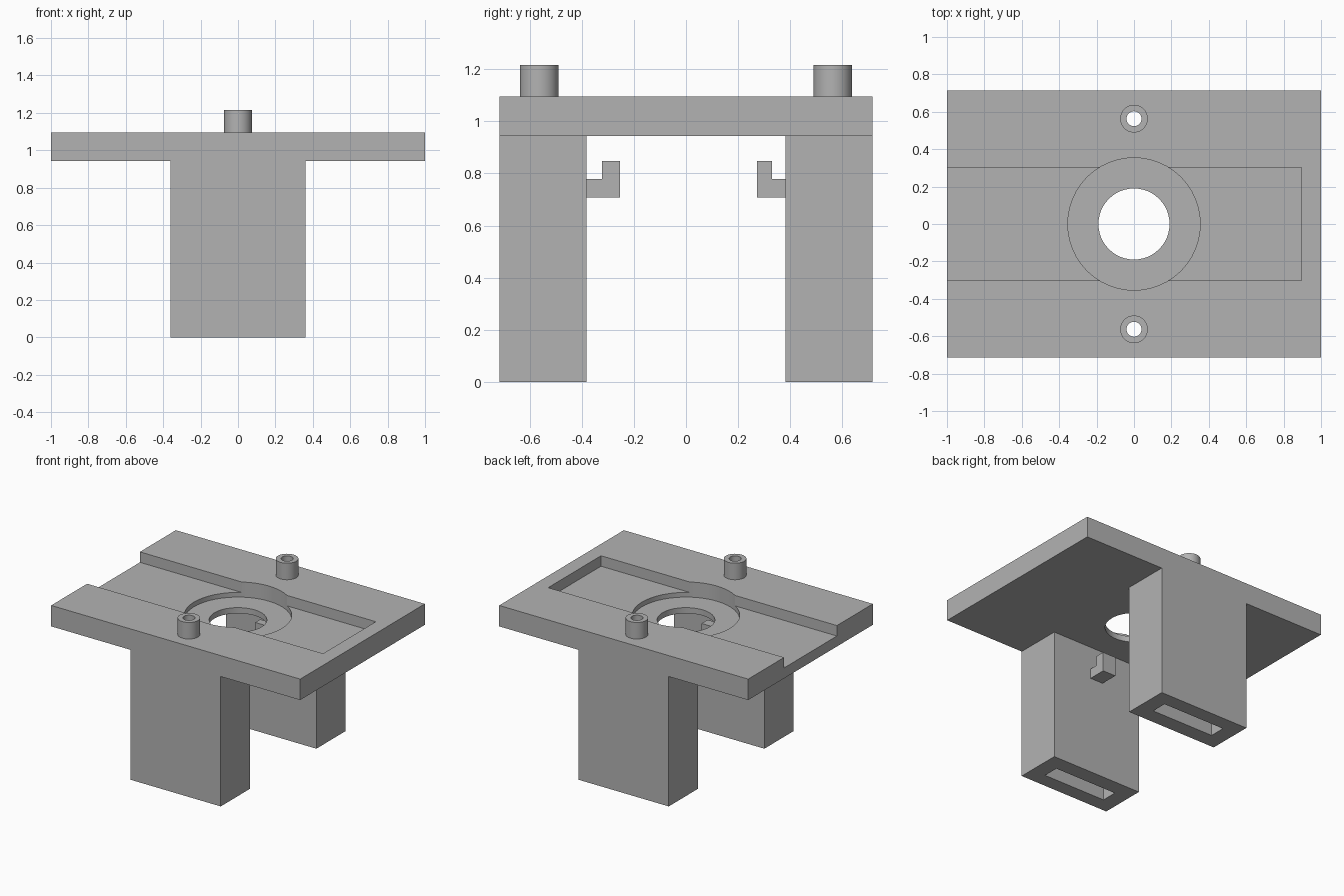
import bpy
import bmesh
import math

old = bpy.data.objects.get("Cube")
if old:
    bpy.data.objects.remove(old)

# Single grey material
GREY = (0.45, 0.45, 0.45, 1)
grey = bpy.data.materials.new("plain_grey")
grey.use_nodes = True
grey.diffuse_color = GREY
grey.node_tree.nodes["Principled BSDF"].inputs["Base Color"].default_value = GREY


def finish(name, bm):
    bmesh.ops.recalc_face_normals(bm, faces=bm.faces)
    mesh = bpy.data.meshes.new(name)
    bm.to_mesh(mesh)
    bm.free()
    mesh.materials.append(grey)
    obj = bpy.data.objects.new(name, mesh)
    bpy.context.collection.objects.link(obj)
    return obj


def box(name, x, y, z):
    """Box from (min, max) ranges."""
    bm = bmesh.new()
    bmesh.ops.create_cube(bm, size=1)
    for v in bm.verts:
        v.co = [(a + b) / 2 + c * (b - a) for (a, b), c in zip((x, y, z), v.co)]
    return finish(name, bm)


def cylinder(name, radius, y, z, sides=48):
    bm = bmesh.new()
    bmesh.ops.create_cone(bm, cap_ends=True, segments=sides, radius1=radius,
                          radius2=radius, depth=z[1] - z[0])
    bmesh.ops.translate(bm, verts=bm.verts, vec=(0, y, (z[0] + z[1]) / 2))
    return finish(name, bm)


def prism(name, profile, half_width):
    """Extrude a (y, z) profile along x."""
    bm = bmesh.new()
    face = bm.faces.new([bm.verts.new((-half_width, y, z)) for y, z in profile])
    new = bmesh.ops.extrude_face_region(bm, geom=[face])["geom"]
    bmesh.ops.translate(bm, vec=(2 * half_width, 0, 0),
                        verts=[g for g in new if isinstance(g, bmesh.types.BMVert)])
    return finish(name, bm)


def activate(obj):
    bpy.ops.object.select_all(action='DESELECT')
    obj.select_set(True)
    bpy.context.view_layer.objects.active = obj


def cut(obj, cutter):
    cutter.hide_render = True
    activate(obj)
    mod = obj.modifiers.new("cut", 'BOOLEAN')
    mod.operation = 'DIFFERENCE'
    mod.solver = 'EXACT'
    mod.object = cutter
    bpy.ops.object.modifier_apply(modifier=mod.name)
    bpy.data.objects.remove(cutter)


def smooth(obj):
    activate(obj)
    bpy.ops.object.shade_smooth_by_angle(angle=math.radians(30))


DEPTH = 0.715        # half depth of the plate
UNDER, TOP = 0.943, 1.095
PIN_Y = 0.563

# Top plate with open-ended slot, round pocket and through hole
plate = box("top_plate", (-1, 1), (-DEPTH, DEPTH), (UNDER, TOP))
cut(plate, box("slot_cutter", (-1.1, 0.895), (-0.303, 0.303), (TOP - 0.076, 1.3)))
cut(plate, cylinder("pocket_cutter", 0.354, 0, (TOP - 0.11, 1.3)))
cut(plate, cylinder("hole_cutter", 0.19, 0, (0.8, 1.3)))

for side, label, tip, step in ((-1, "front", 0.253, 0.322), (1, "back", 0.272, 0.33)):
    # Hollow leg
    near, far = sorted((side * 0.382, side * DEPTH))
    leg = box(label + "_leg", (-0.362, 0.362), (near, far), (0, UNDER))
    mid = side * 0.552
    cut(leg, box("cavity_cutter", (-0.25, 0.25), (mid - 0.058, mid + 0.058), (-0.1, 1.1)))

    # Hollow pin, its bore running on through the plate
    pin = cylinder(label + "_pin", 0.074, side * PIN_Y, (TOP, 1.215))
    for part in (plate, pin):
        cut(part, cylinder("bore_cutter", 0.04, side * PIN_Y, (0.8, 1.3), 32))
    smooth(pin)

    # L-shaped hook on the inner face of the leg
    outline = [(0.382, 0.708), (tip, 0.708), (tip, 0.848),
               (step, 0.848), (step, 0.778), (0.382, 0.778)]
    prism(label + "_hook", [(side * y, z) for y, z in outline], 0.052)

smooth(plate)
